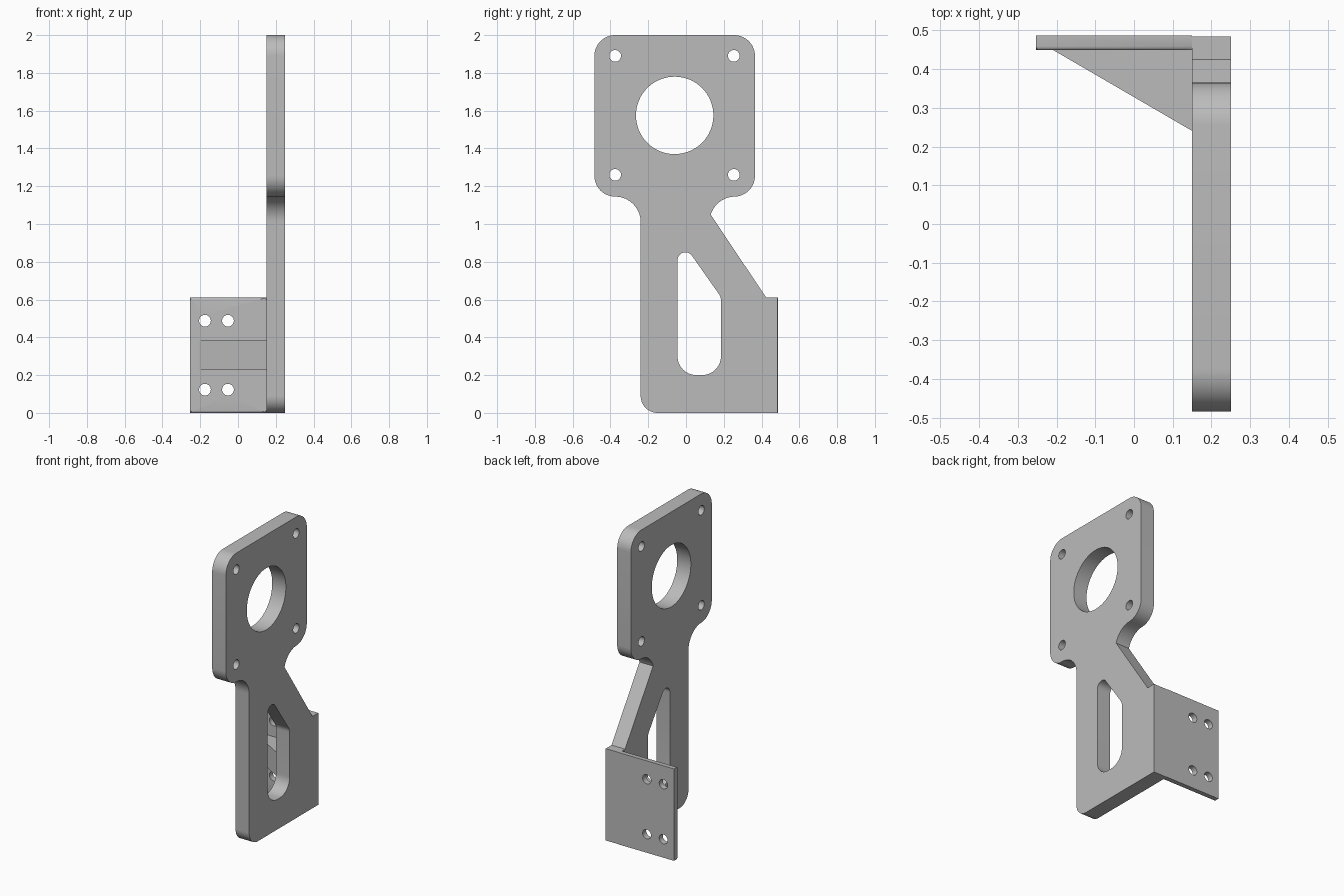
import bpy
import bmesh
from math import cos, sin, radians
from mathutils import Matrix

cube = bpy.data.objects.get("Cube")
if cube:
    bpy.data.objects.remove(cube, do_unlink=True)

grey = bpy.data.materials.new("plain grey")
grey.use_nodes = True
grey.diffuse_color = (0.5, 0.5, 0.5, 1)
grey.node_tree.nodes["Principled BSDF"].inputs["Base Color"].default_value = (0.5, 0.5, 0.5, 1)


def arc(u, v, r, start, end, steps=14):
    """Points on an arc, angles in degrees."""
    angles = [radians(start + (end - start) * i / steps) for i in range(steps + 1)]
    return [(u + r * cos(a), v + r * sin(a)) for a in angles]


def hole(u, v, r, steps=32):
    return arc(u, v, r, 0, 360, steps)[:-1]


def extruded(name, loops, low, high, axes, soften=None):
    """Fill the outline with its holes, extrude it and map (u, v, depth) to the given axes."""
    curve = bpy.data.curves.new(name + "_profile", "CURVE")
    curve.dimensions = "2D"
    curve.fill_mode = "BOTH"
    curve.extrude = (high - low) / 2
    for loop in loops:
        spline = curve.splines.new("POLY")
        spline.points.add(len(loop) - 1)
        for point, (u, v) in zip(spline.points, loop):
            point.co = (u, v, 0, 1)
        spline.use_cyclic_u = True
    helper = bpy.data.objects.new(name + "_profile", curve)
    bpy.context.collection.objects.link(helper)
    bpy.context.view_layer.update()
    mesh = bpy.data.meshes.new_from_object(helper.evaluated_get(bpy.context.evaluated_depsgraph_get()))
    bpy.data.objects.remove(helper, do_unlink=True)
    bpy.data.curves.remove(curve)

    bm = bmesh.new()
    bm.from_mesh(mesh)
    turn = Matrix.Identity(4)
    for row in range(3):
        for col in range(3):
            turn[row][col] = 1 if "xyz"[row] == axes[col] else 0
    bm.transform(turn @ Matrix.Translation((0, 0, (low + high) / 2)))
    bmesh.ops.remove_doubles(bm, verts=bm.verts, dist=0.0001)
    bmesh.ops.recalc_face_normals(bm, faces=bm.faces)
    if soften:
        edges = [e for e in bm.edges if soften(e)]
        bmesh.ops.bevel(bm, geom=edges, offset=0.01, segments=4, profile=0.5, affect="EDGES")
    bm.to_mesh(mesh)
    bm.free()

    mesh.materials.clear()
    mesh.materials.append(grey)
    for face in mesh.polygons:
        face.material_index = 0
    obj = bpy.data.objects.new(name, mesh)
    bpy.context.collection.objects.link(obj)
    bpy.ops.object.select_all(action="DESELECT")
    obj.select_set(True)
    bpy.context.view_layer.objects.active = obj
    bpy.ops.object.shade_smooth_by_angle(angle=radians(30))
    return obj


# Upright plate: rounded square head, narrow neck, sloped brace and foot
outline = (
    arc(-0.375, 1.89, 0.11, 90, 180)
    + arc(-0.375, 1.255, 0.11, 180, 270)
    + arc(-0.375, 1.01, 0.135, 90, 0)[1:]
    + arc(-0.15, 0.09, 0.09, 180, 270)
    + [(0.485, 0), (0.485, 0.61), (0.425, 0.61)]
    + arc(0.26, 1.01, 0.135, 163, 90)
    + arc(0.255, 1.255, 0.11, 270, 360)
    + arc(0.255, 1.89, 0.11, 0, 90)
)
slot = (
    arc(-0.003, 0.808, 0.042, 34, 180)
    + arc(0.055, 0.3, 0.1, 180, 270)
    + arc(0.085, 0.3, 0.1, 270, 360)
    + arc(0.125, 0.595, 0.06, 0, 34, 5)
)
bore = hole(-0.06, 1.575, 0.205, 64)
corner_holes = [hole(u, v, 0.031) for u in (-0.375, 0.253) for v in (1.26, 1.89)]
extruded("upright_plate", [outline, slot, bore] + corner_holes, 0.15, 0.25, "yzx")


# Mounting flange with softened front top and bottom edges
def front_long_edge(edge):
    a, b = (v.co for v in edge.verts)
    on_rim = all(abs(p.y - 0.449) < 0.001 and (p.z < 0.001 or p.z > 0.609) for p in (a, b))
    return on_rim and abs(a.z - b.z) < 0.001


flange = [(-0.253, 0), (0.15, 0), (0.15, 0.61), (-0.253, 0.61)]
bolt_holes = [hole(u, v, 0.031) for u in (-0.175, -0.053) for v in (0.123, 0.488)]
extruded("mounting_flange", [flange] + bolt_holes, 0.449, 0.487, "xzy", front_long_edge)

# Triangular gusset between plate and flange
extruded("gusset", [[(-0.21, 0.45), (0.151, 0.24), (0.151, 0.45)]], 0.227, 0.385, "xyz")
